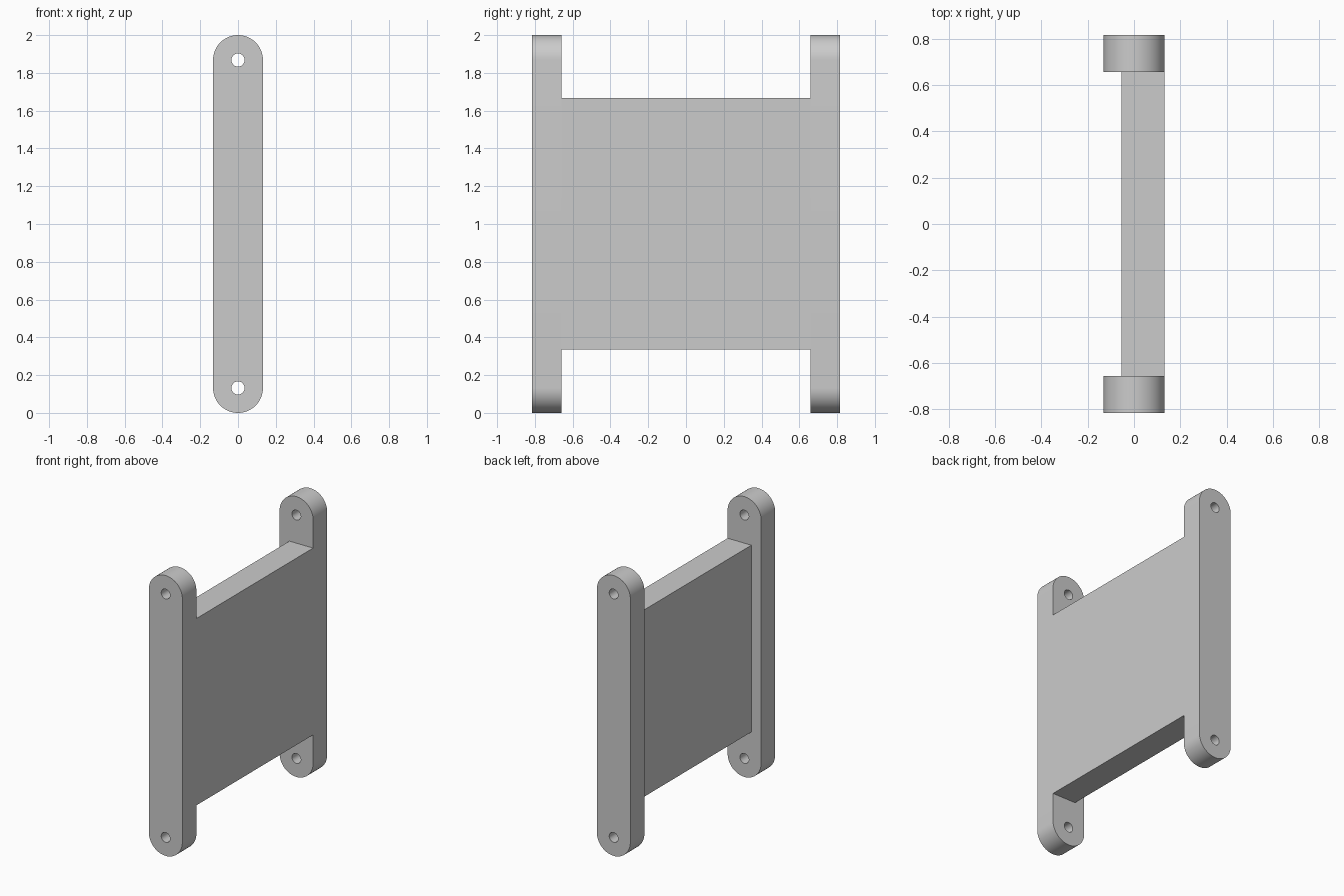
import bpy
import bmesh
from math import cos, sin, pi
from mathutils import Vector

default_cube = bpy.data.objects.get("Cube")
if default_cube:
    bpy.data.objects.remove(default_cube, do_unlink=True)

HEIGHT = 2.0
RADIUS = 0.132        # rounded rail ends
HOLE = 0.035
OUTER, INNER = 0.816, 0.658
PANEL_BACK = -0.055
PANEL_LOW, PANEL_HIGH = 0.335, 1.668
SEGMENTS = 32         # per half circle

grey = bpy.data.materials.new("light_grey")
grey.use_nodes = True
colour = (0.6, 0.6, 0.6, 1.0)
grey.diffuse_color = colour
grey.node_tree.nodes["Principled BSDF"].inputs["Base Color"].default_value = colour


def finish(name, bm):
    bmesh.ops.recalc_face_normals(bm, faces=bm.faces)
    mesh = bpy.data.meshes.new(name)
    bm.to_mesh(mesh)
    bm.free()
    mesh.materials.append(grey)
    obj = bpy.data.objects.new(name, mesh)
    bpy.context.collection.objects.link(obj)
    bpy.ops.object.select_all(action='DESELECT')
    obj.select_set(True)
    bpy.context.view_layer.objects.active = obj
    bpy.ops.object.shade_smooth_by_angle(angle=pi / 6)
    return obj


def arc(z, radius, start, sweep, count):
    return [(radius * cos(start + sweep * i / count),
             z + radius * sin(start + sweep * i / count)) for i in range(count)]


def add_loop(bm, points, y):
    verts = [bm.verts.new((x, y, z)) for x, z in points]
    return [bm.edges.new((v, verts[(i + 1) % len(verts)])) for i, v in enumerate(verts)]


def make_rail(name, y_start, y_end):
    # Stadium outline with a bolt hole at each end
    bm = bmesh.new()
    ends = (RADIUS, HEIGHT - RADIUS)
    outline = (arc(ends[1], RADIUS, 0, pi, SEGMENTS) + [(-RADIUS, ends[1])]
               + arc(ends[0], RADIUS, pi, pi, SEGMENTS) + [(RADIUS, ends[0])])
    edges = add_loop(bm, outline, y_start)
    for z in ends:
        edges += add_loop(bm, arc(z, HOLE, 0, 2 * pi, SEGMENTS), y_start)
    bmesh.ops.triangle_fill(bm, edges=edges, use_beauty=True, normal=Vector((0, -1, 0)))
    # Give the rail its thickness, keeping both caps
    result = bmesh.ops.extrude_face_region(bm, geom=bm.faces[:], use_keep_orig=True)
    moved = [g for g in result["geom"] if isinstance(g, bmesh.types.BMVert)]
    bmesh.ops.translate(bm, verts=moved, vec=(0, y_end - y_start, 0))
    return finish(name, bm)


make_rail("front_rail", -OUTER, -INNER)
make_rail("back_rail", INNER, OUTER)

# Panel between the rails, flush with their left side
bm = bmesh.new()
bmesh.ops.create_cube(bm, size=1)
bmesh.ops.scale(bm, vec=(RADIUS - PANEL_BACK, 2 * INNER, PANEL_HIGH - PANEL_LOW), verts=bm.verts)
bmesh.ops.translate(bm, vec=((RADIUS + PANEL_BACK) / 2, 0, (PANEL_HIGH + PANEL_LOW) / 2),
                    verts=bm.verts)
finish("panel", bm)
